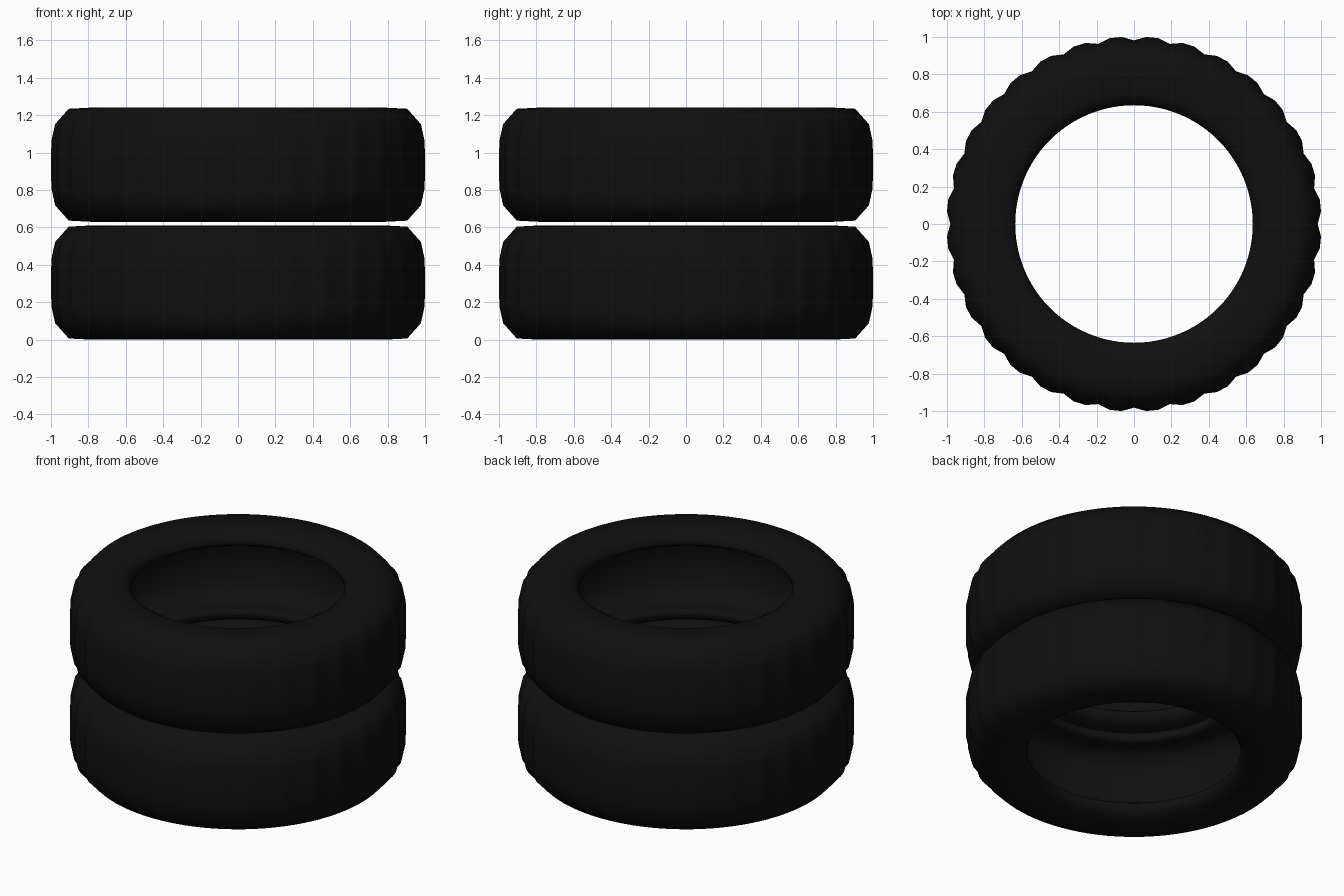
import bpy, bmesh, math

if "Cube" in bpy.data.objects:
    bpy.data.objects.remove(bpy.data.objects["Cube"])

SEGMENTS = 96          # three steps per tread lobe, 32 lobes
TYRE_HEIGHT = 0.61
STACK_STEP = 0.63
MID = TYRE_HEIGHT / 2

rubber = bpy.data.materials.new("black rubber")
rubber.diffuse_color = (0.005, 0.005, 0.005, 1)
rubber.use_nodes = True
rubber.node_tree.nodes["Principled BSDF"].inputs["Base Color"].default_value = rubber.diffuse_color

# Lower half of the closed cross-section: (radius, z, tread notch depth)
half = [
    (0.86, MID, 0), (0.855, 0.20, 0), (0.81, 0.11, 0), (0.73, 0.085, 0),
    (0.66, 0.10, 0), (0.637, 0.085, 0), (0.635, 0.065, 0), (0.65, 0.035, 0),
    (0.69, 0.012, 0), (0.79, 0.0, 0), (0.905, 0.006, 0),
    (0.98, 0.088, 0.010), (1.0, 0.18, 0.02), (1.002, MID, 0.02),
]
# Mirror it about the middle height to close the loop
profile = half + [(r, TYRE_HEIGHT - z, d) for r, z, d in reversed(half[1:-1])]


def make_tyre(name, base):
    bm = bmesh.new()
    rings = []
    for i in range(SEGMENTS):
        a = 2 * math.pi * i / SEGMENTS
        notch = 1 if i % 3 == 0 else 0
        rings.append([bm.verts.new(((r - d * notch) * math.cos(a),
                                    (r - d * notch) * math.sin(a), z + base))
                      for r, z, d in profile])
    n = len(profile)
    for i in range(SEGMENTS):
        a, b = rings[i], rings[(i + 1) % SEGMENTS]
        for j in range(n):
            k = (j + 1) % n
            bm.faces.new((a[j], b[j], b[k], a[k]))
    bmesh.ops.recalc_face_normals(bm, faces=bm.faces)
    for f in bm.faces:
        f.smooth = True
    mesh = bpy.data.meshes.new(name)
    bm.to_mesh(mesh)
    bm.free()
    mesh.materials.append(rubber)
    obj = bpy.data.objects.new(name, mesh)
    bpy.context.collection.objects.link(obj)
    return obj


# Two identical tyres, one on top of the other
make_tyre("lower_tyre", 0.0)
make_tyre("upper_tyre", STACK_STEP)
